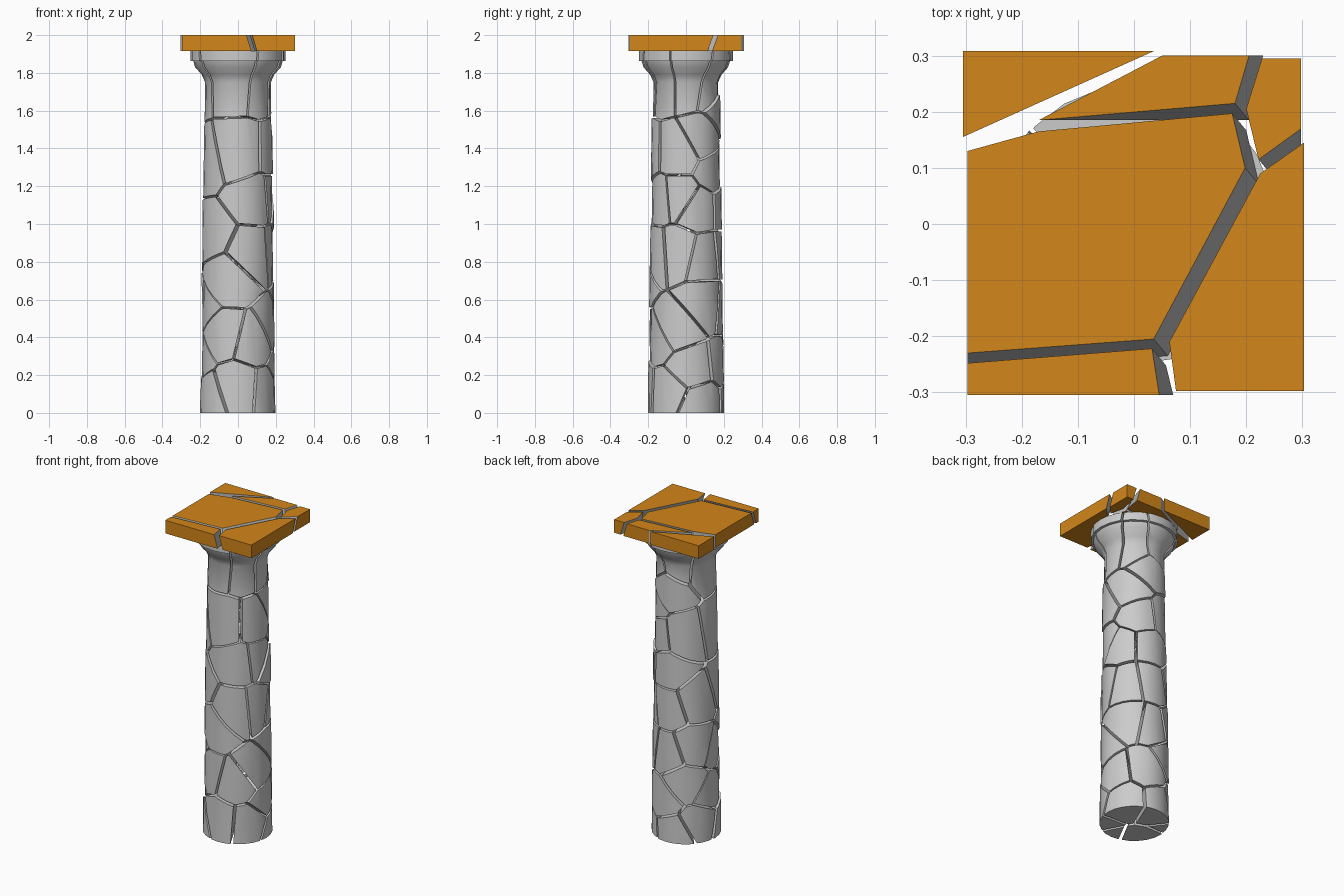
import bpy, bmesh, math, random
from mathutils import Vector

if "Cube" in bpy.data.objects:
    bpy.data.objects.remove(bpy.data.objects["Cube"])

random.seed(4)
GAP = 0.011


def material(name, col):
    m = bpy.data.materials.new(name)
    m.diffuse_color = col
    m.use_nodes = True
    m.node_tree.nodes["Principled BSDF"].inputs["Base Color"].default_value = m.diffuse_color
    return m


orange = material("orange_stone", (0.65, 0.24, 0.01, 1))
grey = material("grey_stone", (0.5, 0.5, 0.5, 1))


def to_object(bm, name, mats=()):
    bmesh.ops.recalc_face_normals(bm, faces=bm.faces)
    me = bpy.data.meshes.new(name)
    bm.to_mesh(me)
    bm.free()
    ob = bpy.data.objects.new(name, me)
    bpy.context.collection.objects.link(ob)
    for m in mats:
        me.materials.append(m)
    return ob


# Whole column: tapered shaft, flared neck and round collar
profile = [(0.195, 0.0), (0.188, 0.6), (0.18, 1.2), (0.172, 1.75),
           (0.19, 1.79), (0.225, 1.83), (0.235, 1.862), (0.25, 1.864), (0.25, 1.915)]
N = 24


def column():
    bm = bmesh.new()
    rings = [[bm.verts.new((r * math.cos(i * math.tau / N), r * math.sin(i * math.tau / N), z))
              for i in range(N)] for r, z in profile]
    for a, b in zip(rings, rings[1:]):
        for i in range(N):
            j = (i + 1) % N
            bm.faces.new((a[i], a[j], b[j], b[i]))
    bm.faces.new(rings[0][::-1])
    bm.faces.new(rings[-1])
    return bm


# Centres of the broken chunks: degrees from the front towards the right, height
chunks = [(0, 1.75), (44, 1.74), (96, 1.74), (140, 1.72), (-165, 1.75), (-105, 1.74), (172, 1.6),
          (5, 1.38), (75, 1.38), (125, 1.45), (-75, 1.33), (-150, 1.3), (150, 1.28),
          (40, 1.13), (75, 1.14), (112, 1.08), (175, 1.08),
          (-60, 0.95), (32, 0.85), (75, 0.86), (125, 0.83), (-120, 0.9), (175, 0.85),
          (-25, 0.70), (-125, 0.6), (-75, 0.56), (130, 0.57), (175, 0.55),
          (-32, 0.42), (35, 0.38), (70, 0.44), (-90, 0.3), (-145, 0.38),
          (0, 0.13), (55, 0.12), (98, 0.24), (-55, 0.08), (-120, 0.12), (165, 0.26), (-165, 0.06), (120, 0.05)]
seeds = []
for a, z in chunks:
    a = math.radians(a)
    seeds.append(Vector((0.15 * math.sin(a), -0.15 * math.cos(a), z)))

# Cut one stone per centre, leaving cracks in between
for k, s in enumerate(seeds):
    bm = column()
    for o in sorted((q for q in seeds if q is not s), key=lambda q: (q - s).length):
        n = (o - s).normalized()
        cut = bmesh.ops.bisect_plane(bm, geom=bm.verts[:] + bm.edges[:] + bm.faces[:], dist=1e-6,
                                     plane_co=(s + o) / 2 - n * GAP / 2, plane_no=n, clear_outer=True)
        edges = [e for e in cut["geom_cut"] if isinstance(e, bmesh.types.BMEdge) and e.is_valid]
        if edges:
            bmesh.ops.holes_fill(bm, edges=edges, sides=0)
    if not bm.faces:
        bm.free()
        continue
    out = Vector((s.x, s.y, 0)).normalized()
    bmesh.ops.translate(bm, verts=bm.verts, vec=out * random.uniform(-0.003, 0.009))
    for v in bm.verts:
        v.co.z = max(v.co.z, 0)
    ob = to_object(bm, f"column_stone_{k + 1}")
    ob.select_set(True)
    bpy.context.view_layer.objects.active = ob
bpy.ops.object.shade_smooth_by_angle(angle=math.radians(30))

# Broken square slab: outlines of the six pieces seen from above
slab = [
    [(-.305, .155), (.035, .308), (-.305, .308)],
    [(-.17, .185), (.18, .215), (.205, .3), (.05, .3)],
    [(-.297, .13), (-.17, .165), (.175, .197), (.198, .1), (.035, -.205), (-.297, -.23)][::-1],
    [(.228, .295), (.2, .205), (.222, .115), (.298, .17), (.298, .295)],
    [(.303, .145), (.225, .09), (.063, -.21), (.075, -.298), (.303, -.298)],
    [(-.297, -.248), (-.297, -.305), (.045, -.305), (.032, -.222)],
]


def lower(x, y):
    """Cracks lean forward and to the right going down; outer edges stay upright."""
    if y > 0.12 and x < 0.1:
        return x, y
    dx = 0 if abs(x) > 0.29 else 0.025
    dy = 0 if abs(y) > 0.29 else -0.03
    return x + dx, y + dy


def outer(v):
    return abs(v.co.x) > 0.29, abs(v.co.y) > 0.29


for k, pts in enumerate(slab):
    bm = bmesh.new()
    top = [bm.verts.new((x, y, 2.0)) for x, y in pts]
    bot = [bm.verts.new((*lower(x, y), 1.917)) for x, y in pts]
    bm.faces.new(top)
    bm.faces.new(bot[::-1])
    for i in range(len(pts)):
        j = (i + 1) % len(pts)
        f = bm.faces.new((top[i], bot[i], bot[j], top[j]))
        on_rim = any(all(outer(v)[axis] for v in f.verts) for axis in (0, 1))
        f.material_index = 0 if on_rim else 1
    to_object(bm, f"slab_piece_{k + 1}", (orange, grey))
